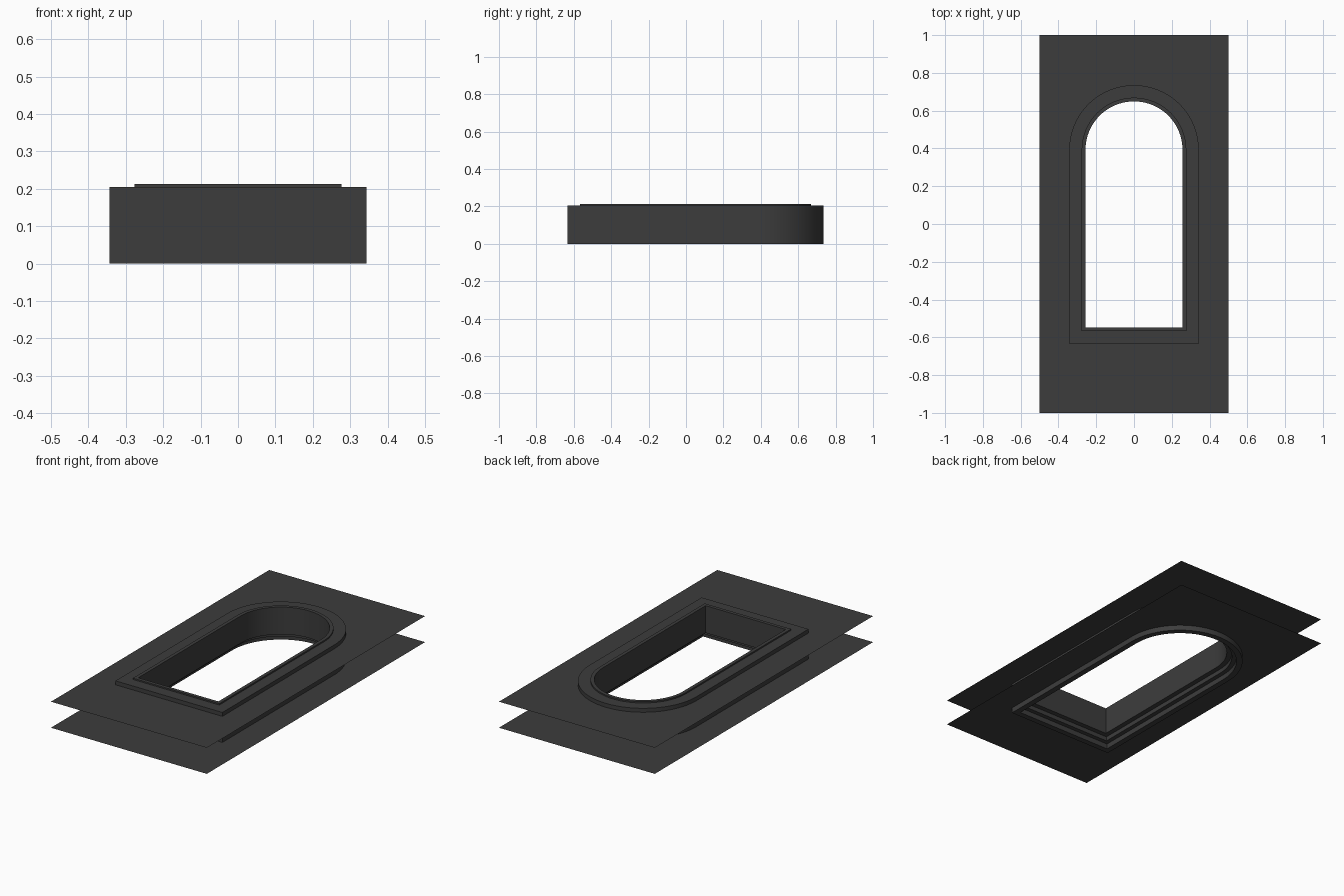
import bpy
import bmesh
import math

cube = bpy.data.objects.get("Cube")
if cube:
    bpy.data.objects.remove(cube, do_unlink=True)

ARCH_Y = 0.392      # centre of the round arch
SILL_Y = -0.29      # sill line before the offset is added
ARC_STEPS = 40
OUTER = 0.343

charcoal = bpy.data.materials.new("charcoal")
charcoal.use_nodes = True
charcoal.diffuse_color = (0.046, 0.046, 0.046, 1)
charcoal.node_tree.nodes["Principled BSDF"].inputs["Base Color"].default_value = charcoal.diffuse_color


def arch_outline(r):
    """Arched window outline whose half width is r."""
    points = [(-r, SILL_Y - r), (r, SILL_Y - r)]
    for i in range(ARC_STEPS + 1):
        a = math.pi * i / ARC_STEPS
        points.append((r * math.cos(a), ARCH_Y + r * math.sin(a)))
    return points


def add_loop(bm, points, z):
    return [bm.verts.new((x, y, z)) for x, y in points]


def finish(bm, name):
    mesh = bpy.data.meshes.new(name)
    bm.to_mesh(mesh)
    bm.free()
    mesh.materials.append(charcoal)
    obj = bpy.data.objects.new(name, mesh)
    bpy.context.collection.objects.link(obj)
    return obj


# Window frame: a stepped section swept round the arched outline
section = [
    (OUTER, 0), (OUTER, 0.205),
    (0.277, 0.205), (0.277, 0.213),
    (0.257, 0.213), (0.257, 0.055),
    (0.285, 0.055), (0.285, 0.03),
    (0.31, 0.03), (0.31, 0),
]
bm = bmesh.new()
loops = [add_loop(bm, arch_outline(r), z) for r, z in section]
for k, lower in enumerate(loops):
    upper = loops[(k + 1) % len(loops)]
    for i in range(len(lower)):
        j = (i + 1) % len(lower)
        bm.faces.new((lower[i], lower[j], upper[j], upper[i]))
bmesh.ops.recalc_face_normals(bm, faces=bm.faces)
frame = finish(bm, "window_frame")

bpy.ops.object.select_all(action="DESELECT")
frame.select_set(True)
bpy.context.view_layer.objects.active = frame
bpy.ops.object.shade_smooth_by_angle(angle=math.radians(30))


# Wall sheets: thin rectangles with the arched opening left out
def wall_sheet(name, z):
    bm = bmesh.new()
    rectangle = [(-0.5, -1), (0.5, -1), (0.5, 1), (-0.5, 1)]
    edges = []
    for points in (rectangle, arch_outline(OUTER)):
        verts = add_loop(bm, points, z)
        for i, v in enumerate(verts):
            edges.append(bm.edges.new((v, verts[(i + 1) % len(verts)])))
    bmesh.ops.triangle_fill(bm, use_beauty=True, use_dissolve=False,
                            edges=edges, normal=(0, 0, 1))
    return finish(bm, name)


wall_sheet("inner_wall_sheet", 0.031)
wall_sheet("outer_wall_sheet", 0.182)
